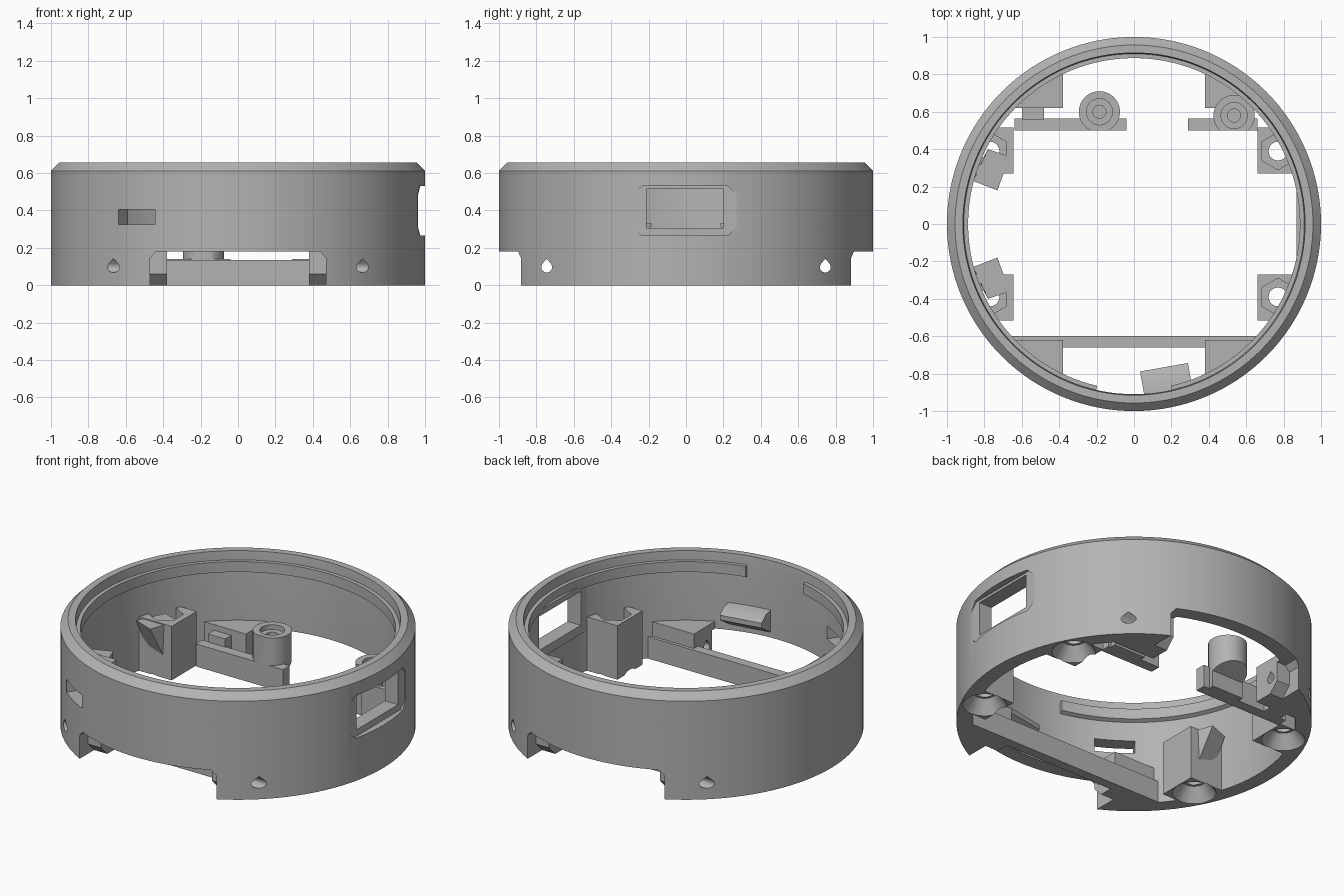
import bpy, bmesh
from math import sin, cos, pi, radians
from mathutils import Matrix, Vector

cube = bpy.data.objects.get("Cube")
if cube:
    bpy.data.objects.remove(cube, do_unlink=True)

grey = bpy.data.materials.new("plain grey")
grey.use_nodes = True
GREY = (0.45, 0.45, 0.45, 1)
grey.diffuse_color = GREY
grey.node_tree.nodes["Principled BSDF"].inputs["Base Color"].default_value = GREY


def finish(name, bm):
    bmesh.ops.recalc_face_normals(bm, faces=bm.faces)
    me = bpy.data.meshes.new(name)
    bm.to_mesh(me)
    bm.free()
    me.materials.append(grey)
    ob = bpy.data.objects.new(name, me)
    bpy.context.collection.objects.link(ob)
    return ob


def loft(name, rings, closed=False):
    """Skin between equal-length rings of points, capped unless closed."""
    bm = bmesh.new()
    vs = [[bm.verts.new(p) for p in ring] for ring in rings]
    n = len(vs[0])
    pairs = list(zip(vs, vs[1:])) + ([(vs[-1], vs[0])] if closed else [])
    for a, b in pairs:
        for i in range(n):
            j = (i + 1) % n
            bm.faces.new((a[i], a[j], b[j], b[i]))
    if not closed:
        bm.faces.new(vs[0])
        bm.faces.new(vs[-1])
    return finish(name, bm)


def prism(name, pts, axis, lo, hi):
    place = {"x": lambda u, v, t: (t, u, v),
             "y": lambda u, v, t: (u, t, v),
             "z": lambda u, v, t: (u, v, t)}[axis]
    return loft(name, [[place(u, v, t) for u, v in pts] for t in (lo, hi)])


def box(name, x0, x1, y0, y1, z0, z1):
    return prism(name, [(x0, y0), (x1, y0), (x1, y1), (x0, y1)], "z", z0, z1)


def circle(x, y, r, n=32, turn=0):
    return [(x + r * cos(2 * pi * i / n + turn), y + r * sin(2 * pi * i / n + turn))
            for i in range(n)]


def cone(name, x, y, r0, r1, z0, z1, n=32, turn=0):
    return loft(name, [[(u, v, z) for u, v in circle(x, y, r, n, turn)]
                       for r, z in ((r0, z0), (r1, z1))])


def lathe(name, profile, start, sweep, n):
    full = sweep >= 2 * pi
    count = n if full else n + 1
    angles = [start + sweep * i / n for i in range(count)]
    return loft(name, [[(r * cos(a), r * sin(a), z) for r, z in profile]
                       for a in angles], full)


def transform(ob, angle, x, y):
    ob.data.transform(Matrix.Translation((x, y, 0)) @ Matrix.Rotation(radians(angle), 4, "Z"))
    return ob


def boolean(ob, tools, op="DIFFERENCE"):
    for tool in tools:
        mod = ob.modifiers.new("cut", "BOOLEAN")
        mod.operation, mod.object, mod.solver = op, tool, "EXACT"
    deps = bpy.context.evaluated_depsgraph_get()
    mesh = bpy.data.meshes.new_from_object(ob.evaluated_get(deps))
    ob.modifiers.clear()
    ob.data = mesh


# Cutters
clip = cone("clip_helper", 0, 0, 0.95, 0.95, -0.1, 1, 128)
notches, holes, sinks, bores = [], [], [], []
for s in (-1, 1):
    arch = [(-0.47, -0.1), (0.47, -0.1), (0.47, 0.145), (0.44, 0.18),
            (-0.44, 0.18), (-0.47, 0.145)]
    notches.append(prism("notch_cutter", arch, "y", s * 0.8, s * 1.2))
    slope = [(s * 0.82, 0.08), (s * 0.82, -0.02), (s * 0.72, -0.02)]
    notches.append(prism("slope_cutter", slope, "x", -0.47, 0.47))
    drop = [(s * 0.745, 0.142)] + [
        (s * 0.745 + 0.029 * cos(a), 0.097 + 0.029 * sin(a))
        for a in [radians(135 + 22.5 * i) for i in range(13)]]
    holes.append(prism("screw_hole_cutter", drop, "x", -1.2, 1.2))
    for x in (-0.77, 0.77):
        sinks.append(cone("countersink_cutter", x, s * 0.39, 0.13, 0.065, -0.01, 0.08))
        bores.append(cone("bore_cutter", x, s * 0.39, 0.05, 0.05, -0.1, 0.5))
        bores.append(cone("nut_cutter", x, s * 0.39, 0.1, 0.1, 0.17, 0.5, 6, pi / 2))

c = 0.045
y0, y1, z0, z1 = -0.28, 0.27, 0.265, 0.53
frame = [(y0 + c, z0), (y1 - c, z0), (y1, z0 + c), (y1, z1 - c),
         (y1 - c, z1), (y0 + c, z1), (y0, z1 - c), (y0, z0 + c)]
window = [prism("window_recess_cutter", frame, "x", 0.96, 1.2),
          box("window_cutter", 0.7, 1.1, -0.21, 0.2, 0.305, 0.515)]
slot = transform(box("slot_cutter", -0.115, 0.115, -0.15, 0.25, 0.325, 0.405),
                 -33, -0.545, -0.838)

# Outer ring wall with chamfered rim
parts = []
wall = lathe("ring_wall", [(0.91, 0), (1, 0), (1, 0.612), (0.957, 0.655), (0.915, 0.655),
                           (0.91, 0.6)], 0, 2 * pi, 128)
boolean(wall, notches + holes + sinks + window + [slot])
parts.append(wall)

# Inner lip, open at the front
gap = 0.224
parts.append(lathe("inner_lip", [(0.93, 0.515), (0.887, 0.535), (0.887, 0.6), (0.93, 0.6)],
                   -pi / 2 + gap, 2 * pi - 2 * gap, 120))

# Flat surround inside the side window
surround = box("window_surround", 0.87, 1, -0.3, 0.3, 0.25, 0.55)
boolean(surround, [clip], "INTERSECT")
boolean(surround, window)
parts.append(surround)

# Corner blocks beside the notches
for sx in (-1, 1):
    for sy in (-1, 1):
        block = box("corner_block", sx * 0.38, sx * 0.75, sy * 0.62, sy, 0, 0.225)
        boolean(block, [clip], "INTERSECT")
        boolean(block, notches + holes)
        parts.append(block)

# Nut bosses on both sides, the right-hand pair with slanted guides
for sx, inner in ((-1, 0.645), (1, 0.66)):
    for sy in (-1, 1):
        boss = box("nut_boss", sx * inner, sx, sy * 0.27, sy * 0.515, 0, 0.335)
        boolean(boss, [clip], "INTERSECT")
        boolean(boss, bores + sinks)
        parts.append(boss)
for sy in (-1, 1):
    back = [(-0.665, 0.36), (-0.78, 0.40)]
    low = [(-0.83, 0.31), (-0.7, 0.29)] + back
    high = [(-0.86, 0.23), (-0.73, 0.18)] + back
    guide = loft("slanted_guide", [[(x, sy * y, z) for x, y in ring]
                                   for ring, z in ((low, 0.1), (high, 0.33))])
    parts.append(guide)

# Cross bars
front_bar = box("front_bar", -0.68, 0.68, -0.66, -0.6, 0, 0.135)
boolean(front_bar, [clip], "INTERSECT")
parts += [front_bar,
          box("back_bar_right", -0.64, -0.04, 0.5, 0.565, 0, 0.14),
          box("back_bar_left", 0.29, 0.66, 0.5, 0.565, 0, 0.14),
          box("bar_link", -0.6, -0.48, 0.56, 0.63, 0, 0.19)]

# Screw posts standing on the back bars
for side, x, y in (("right", -0.185, 0.6), ("left", 0.535, 0.58)):
    post = cone("post_" + side, x, y, 0.11, 0.11, 0, 0.31, 40)
    tools = [cone("post_recess_cutter", x, y, 0.07, 0.07, 0.28, 0.4),
             cone("post_hole_cutter", x, y, 0.035, 0.035, 0.18, 0.4),
             box("post_flat_cutter", x - 0.2, x + 0.2, 0.3, 0.5, -0.1, 0.5),
             prism("post_relief_cutter", [(0.6, -0.1), (0.8, -0.1), (0.8, 0.19), (0.6, 0.1)],
                   "x", x - 0.2, x + 0.2)]
    boolean(post, tools)
    parts.append(post)
    for t in tools:
        bpy.data.objects.remove(t, do_unlink=True)

# Wedge catch on the inside of the front wall
catch = [(-0.12, 0.18), (-0.12, 0.35), (0, 0.35), (0.055, 0.32), (0.055, 0.29)]
catch = transform(prism("front_catch", catch, "x", -0.13, 0.13), 10, 0.17, -0.82)
boolean(catch, [clip], "INTERSECT")
parts.append(catch)

# Remove helpers and shade
for t in [clip, slot] + notches + holes + sinks + bores + window:
    bpy.data.objects.remove(t, do_unlink=True)
bpy.ops.object.select_all(action="DESELECT")
for ob in parts:
    ob.select_set(True)
bpy.context.view_layer.objects.active = wall
bpy.ops.object.shade_smooth_by_angle(angle=radians(30))
